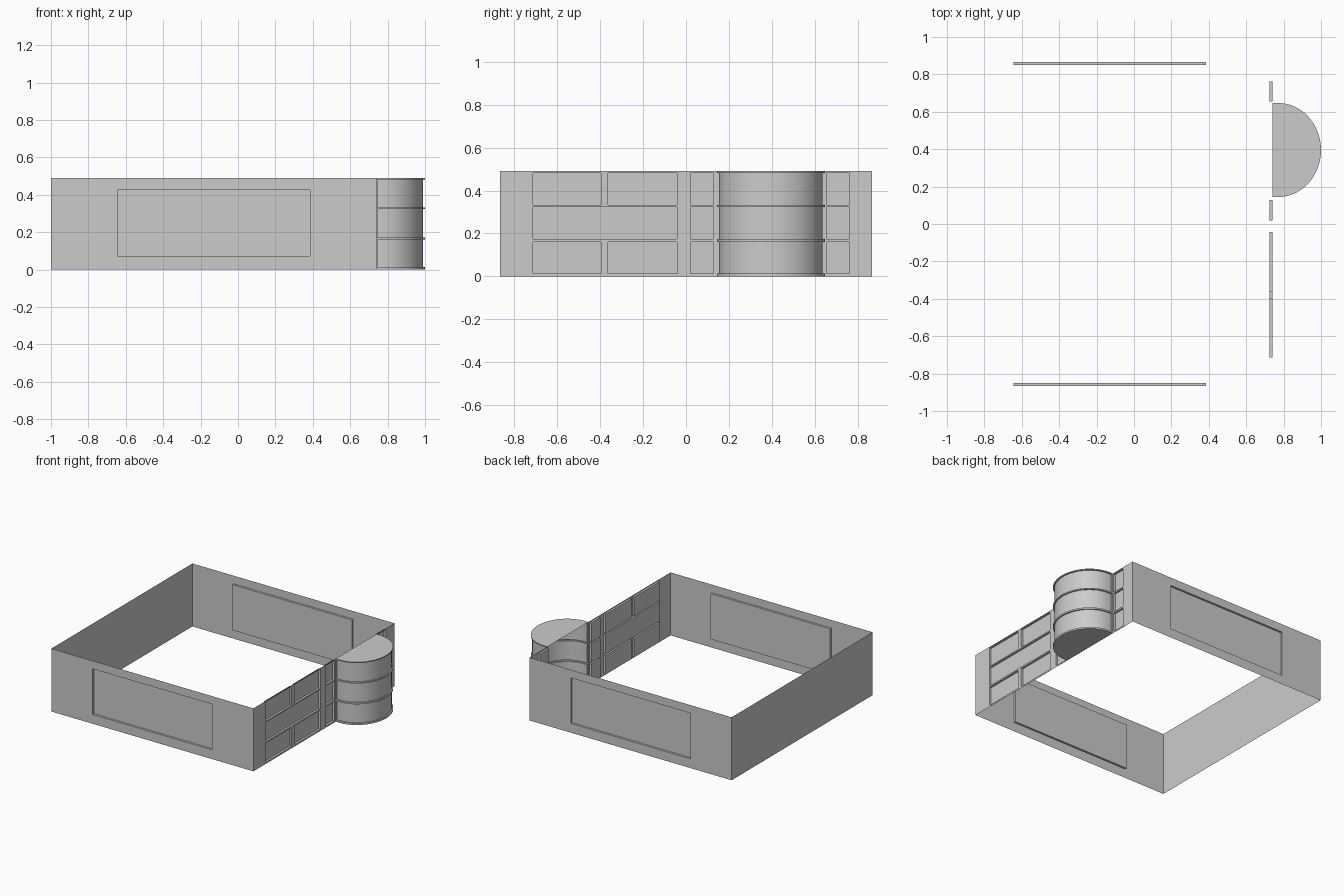
import bpy, bmesh
from math import sin, cos, pi
from mathutils import Vector

if "Cube" in bpy.data.objects:
    bpy.data.objects.remove(bpy.data.objects["Cube"])

H = 0.49
W = 0.867           # half width in y
FX = 0.74           # facade plane
D = 0.016           # recess depth
ROWS = [(0.013, 0.161), (0.173, 0.323), (0.333, 0.482)]


def finish(bm, name):
    me = bpy.data.meshes.new(name)
    bm.to_mesh(me)
    bm.free()
    ob = bpy.data.objects.new(name, me)
    bpy.context.collection.objects.link(ob)
    return ob


def wall(name, start, end, rects=()):
    """Sheet wall from start to end with rectangular recesses (u0, u1, z0, z1)."""
    a, b = Vector((*start, 0)), Vector((*end, 0))
    length = (b - a).length
    u = (b - a).normalized()
    inward = Vector((0, 0, 1)).cross(u)
    us = sorted({0, length, *[r[0] for r in rects], *[r[1] for r in rects]})
    zs = sorted({0, H, *[r[2] for r in rects], *[r[3] for r in rects]})
    bm = bmesh.new()
    g = [[bm.verts.new(a + u * p + Vector((0, 0, z))) for z in zs] for p in us]
    groups = [[] for _ in rects]
    for i in range(len(us) - 1):
        for j in range(len(zs) - 1):
            f = bm.faces.new((g[i][j], g[i+1][j], g[i+1][j+1], g[i][j+1]))
            cu, cz = (us[i] + us[i+1]) / 2, (zs[j] + zs[j+1]) / 2
            for k, r in enumerate(rects):
                if r[0] < cu < r[1] and r[2] < cz < r[3]:
                    groups[k].append(f)
    for faces in groups:
        res = bmesh.ops.extrude_face_region(bm, geom=faces)
        moved = [e for e in res['geom'] if isinstance(e, bmesh.types.BMVert)]
        bmesh.ops.translate(bm, verts=moved, vec=inward * D)
        old = [f for f in faces if f.is_valid]
        if old:
            bmesh.ops.delete(bm, geom=old, context='FACES')
    return finish(bm, name)


# Outer walls, long sides with one large recessed panel each
wall("front_wall", (-1, -W), (FX, -W), [(0.355, 1.385, 0.072, 0.427)])
wall("back_wall", (FX, W), (-1, W), [(0.355, 1.385, 0.072, 0.427)])
wall("left_wall", (-1, W), (-1, -W))

# Facade with block-pattern recesses on both sides of the bay
T0, T1 = 0.144, 0.647
blocks = []
for k, (z0, z1) in enumerate(ROWS):
    cols = [(-0.713, -0.043)] if k == 1 else [(-0.713, -0.397), (-0.364, -0.043)]
    for y0, y1 in cols + [(0.02, 0.129)]:
        blocks.append((y0 + W, y1 + W, z0, z1))
wall("facade_main", (FX, -W), (FX, T0), blocks)
wall("facade_side", (FX, T1), (FX, W),
     [(0.656 - T1, 0.763 - T1, z0, z1) for z0, z1 in ROWS])

# Rounded bay: D-shaped outline, three recessed bands, open toward the inside
CY, R, CX, N = (T0 + T1) / 2, (T1 - T0) / 2, 0.77, 24


def outline(d):
    pts = [(FX, T0), (FX + 0.006, T0), (FX + 0.006, T0 + d)]
    for i in range(N + 1):
        t = -pi / 2 + pi * i / N
        pts.append((CX + (1 - CX - d) * cos(t), CY + (R - d) * sin(t)))
    return pts + [(FX + 0.006, T1 - d), (FX + 0.006, T1), (FX, T1)]


levels = [(0, 0)]
for z0, z1 in ROWS:
    levels += [(z0, 0), (z0, 0.01), (z1, 0.01), (z1, 0)]
levels.append((H, 0))
bm = bmesh.new()
rings = [[bm.verts.new((x, y, z)) for x, y in outline(d)] for z, d in levels]
for lo, hi in zip(rings, rings[1:]):
    for i in range(len(lo) - 1):
        bm.faces.new((lo[i], lo[i+1], hi[i+1], hi[i]))
bm.faces.new(rings[-1])
bm.faces.new(rings[0][::-1])
bmesh.ops.remove_doubles(bm, verts=bm.verts, dist=1e-5)
bmesh.ops.dissolve_degenerate(bm, edges=bm.edges, dist=1e-6)
bay = finish(bm, "rounded_bay")
bpy.context.view_layer.objects.active = bay
bay.select_set(True)
bpy.ops.object.shade_smooth_by_angle(angle=0.6)
